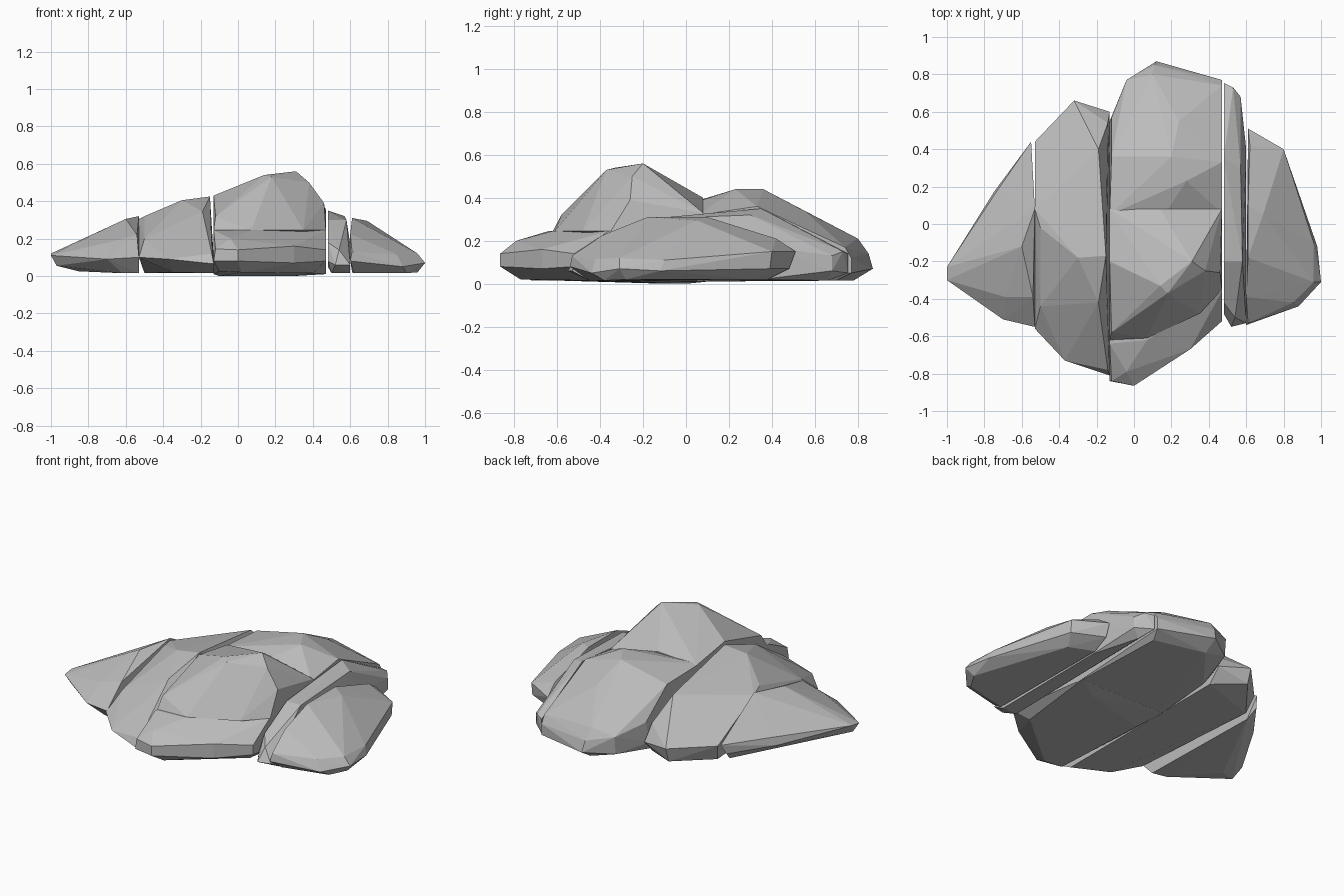
import bpy
import bmesh

stone = bpy.data.materials.new("grey stone")
stone.diffuse_color = (0.5, 0.5, 0.5, 1)


def boulder(name, points):
    """Faceted stone: the convex hull of a few corner points."""
    bm = bmesh.new()
    for p in points:
        bm.verts.new(p)
    out = bmesh.ops.convex_hull(bm, input=bm.verts[:])
    junk = {v for v in out["geom_interior"] + out["geom_unused"]
            if isinstance(v, bmesh.types.BMVert)}
    bmesh.ops.delete(bm, geom=list(junk), context='VERTS')
    bmesh.ops.recalc_face_normals(bm, faces=bm.faces[:])
    mesh = bpy.data.meshes.new(name)
    bm.to_mesh(mesh)
    bm.free()
    mesh.materials.append(stone)
    ob = bpy.data.objects.new(name, mesh)
    bpy.context.collection.objects.link(ob)
    return ob


# Outer left slab, tapering to a low tip
boulder("left_slab", [
    (-1, -.23, .12), (-1, -.30, .11), (-.97, -.28, .055), (-.70, -.51, .09),
    (-.53, -.55, .10), (-.54, -.39, .22), (-.69, -.39, .18), (-.60, -.12, .305),
    (-.53, .08, .32), (-.55, .44, .13), (-.57, .41, .07), (-.75, .17, .08),
    (-.73, .18, .13), (-.62, -.45, .015), (-.53, -.47, .015), (-.55, .35, .015),
    (-.85, -.22, .025)])

# Inner left slab
boulder("inner_left_slab", [
    (-.53, -.56, .10), (-.37, -.73, .09), (-.13, -.81, .065), (-.14, -.78, .12),
    (-.50, -.44, .20), (-.19, -.42, .345), (-.53, .08, .305), (-.50, -.02, .32),
    (-.30, -.18, .405), (-.15, -.17, .425), (-.19, .40, .34), (-.14, .54, .20),
    (-.13, .60, .10), (-.32, .66, .13), (-.32, .63, .04), (-.53, .44, .12),
    (-.50, .40, .015), (-.35, -.62, .02), (-.13, -.72, .015), (-.13, .52, .015)])

# Central stone: low front ledge
boulder("front_ledge", [
    (-.13, -.84, .08), (0, -.865, .08), (0, -.865, .14), (-.12, -.84, .145),
    (-.04, -.79, .20), (-.13, -.64, .245), (.07, -.62, .245), (.30, -.67, .16),
    (.30, -.67, .07), (.47, -.52, .08), (.47, -.52, .14), (.47, -.36, .245),
    (.47, .1, .245), (-.13, .1, .245), (-.10, -.76, .025), (.02, -.77, .02),
    (.40, -.45, .015), (.30, 0, 0), (-.10, -.10, 0), (.47, .1, .01), (-.13, .1, .01)])

# Central stone: raised crown
boulder("crown", [
    (-.13, -.62, .245), (.07, -.61, .245), (.35, -.48, .245), (.47, -.35, .245),
    (-.12, -.58, .32), (.18, -.37, .53), (.14, -.33, .54), (.31, -.20, .56),
    (.38, -.25, .50), (.46, -.26, .39), (-.13, -.20, .43), (-.13, .08, .385),
    (.14, .08, .40), (.47, .08, .33), (.47, .08, .10), (-.13, .08, .10)])

# Central stone: rear half
boulder("rear_block", [
    (-.13, .05, .385), (.17, .06, .385), (.47, .06, .32), (.28, .23, .44),
    (.20, .36, .44), (.47, .33, .36), (-.12, .36, .37), (.24, .55, .34),
    (-.04, .77, .17), (.10, .80, .21), (.12, .87, .07), (.11, .85, .14),
    (.47, .77, .12), (.47, .74, .17), (.47, .77, .05), (-.12, .57, .21),
    (-.13, .55, .08), (-.04, .76, .06), (.12, .78, .015), (.44, .70, .015),
    (-.10, .50, .015), (-.13, .05, .01), (.47, .05, .01)])

# Narrow slab right of the centre
boulder("narrow_slab", [
    (.48, -.48, .08), (.52, -.55, .06), (.60, -.53, .06), (.54, -.50, .14),
    (.48, -.42, .18), (.48, -.20, .30), (.48, .35, .35), (.58, -.20, .30),
    (.57, .30, .32), (.48, .755, .14), (.53, .73, .15), (.57, .68, .13),
    (.60, .40, .17), (.57, .68, .06), (.48, .755, .05), (.52, .66, .015),
    (.60, .35, .02), (.50, -.45, .015), (.60, -.45, .015)])

# Outer right slab
boulder("right_slab", [
    (.60, -.54, .08), (.61, -.53, .13), (.88, -.44, .05), (.85, -.42, .115),
    (1, -.31, .07), (.96, -.31, .12), (.96, -.10, .11), (.98, -.12, .06),
    (.60, -.39, .225), (.61, -.18, .31), (.69, .05, .295), (.61, .10, .31),
    (.80, .40, .15), (.80, .39, .07), (.61, .51, .15), (.62, .42, .21),
    (.61, .48, .07), (.90, -.38, .015), (.96, -.28, .02), (.62, -.45, .015),
    (.76, .32, .02), (.61, .38, .02)])
